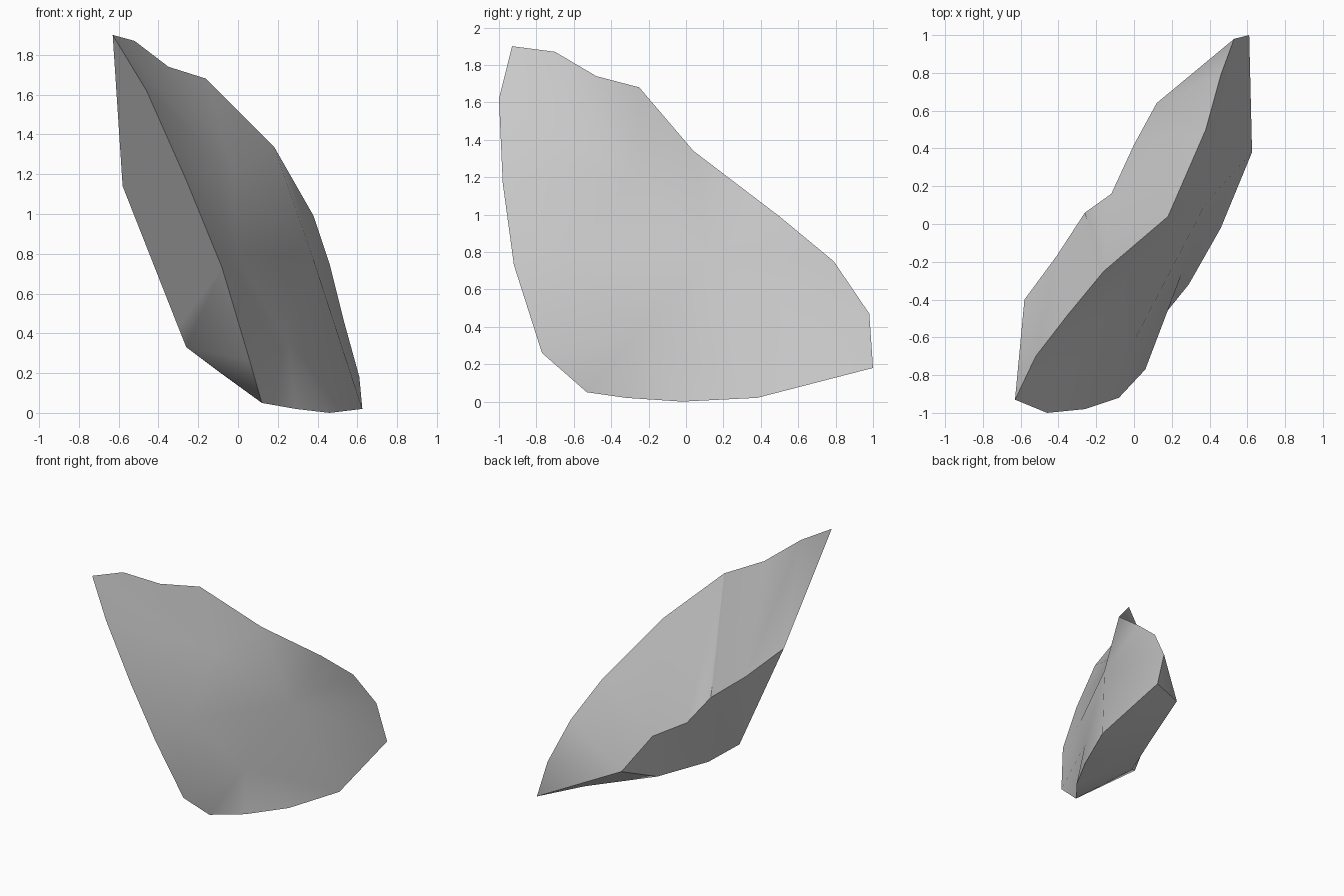
import bpy
import bmesh
import math

default_cube = bpy.data.objects.get("Cube")
if default_cube:
    bpy.data.objects.remove(default_cube, do_unlink=True)


def make_material(name, colour):
    material = bpy.data.materials.new(name)
    material.use_nodes = True
    material.diffuse_color = colour
    material.node_tree.nodes["Principled BSDF"].inputs["Base Color"].default_value = colour
    return material


stone_grey = make_material("stone grey", (.58, .58, .58, 1))

# Rim of the broad broken face, starting at the tip and going along the top edge
points = dict(
    A=(-.63, -.93, 1.9), B=(-.52, -.7, 1.87), C=(-.35, -.48, 1.74),
    D=(-.16, -.25, 1.68), E=(.18, .04, 1.34), F=(.38, .5, .99),
    G=(.46, .79, .75), H=(.53, .98, .47), I=(.61, 1, .18),
    J=(.625, .38, .02), K=(.46, -.02, 0), L=(.29, -.32, .02),
    M=(.12, -.53, .05), N=(.06, -.77, .26), O=(-.08, -.92, .73),
    P=(-.26, -.98, 1.17), Q=(-.46, -1, 1.62))

# Ridge and hollow inside the broad face
points.update(a=(.38, .11, .77), b=(0, -.62, .8), c=(-.02, -.27, 1.2), d=(.25, -.27, .35))

# Upper and lower edges of the flat back facet
points.update(
    R=(-.58, -.4, 1.14), S=(-.41, -.17, .96), T=(-.26, .06, .84),
    U=(-.12, .16, .64), V=(0, .42, .6), W=(.12, .64, .37),
    X=(-.3, -.31, .43), Y=(-.26, -.3, .33), Z=(-.1, -.14, .21), w=(.07, .26, .2))

mesh_builder = bmesh.new()
corners = {key: mesh_builder.verts.new(place) for key, place in points.items()}


def add_face(keys):
    unique = list(dict.fromkeys(keys))
    if len(unique) > 2:
        mesh_builder.faces.new([corners[key] for key in unique])


def fan(centre, rim):
    for first, second in zip(rim, rim[1:]):
        add_face(centre + first + second)


def strip(upper, lower):
    # A repeated letter in one row turns that step into a triangle
    steps = zip(upper, upper[1:], lower, lower[1:])
    for upper_start, upper_end, lower_start, lower_end in steps:
        add_face(upper_start + upper_end + lower_end + lower_start)


# Broad broken face
fan("c", "EDCBAQPbaE")
fan("b", "PONda")
fan("d", "NMLKJa")
fan("a", "JIHGFE")

# Upper back slope, back facet, underside and front facet
strip("ABBCDDEEFGHI", "RRSSTUUVVWWI")
strip("RSTTUVW", "RXXYZww")
strip("MMLKJI", "YZZwwW")
strip("AQPONM", "RRRXYY")

bmesh.ops.recalc_face_normals(mesh_builder, faces=mesh_builder.faces[:])
shard_mesh = bpy.data.meshes.new("rock_shard")
mesh_builder.to_mesh(shard_mesh)
mesh_builder.free()
shard_mesh.materials.append(stone_grey)

rock_shard = bpy.data.objects.new("rock_shard", shard_mesh)
bpy.context.collection.objects.link(rock_shard)

# Smooth facets with crisp broken edges
bpy.ops.object.select_all(action="DESELECT")
rock_shard.select_set(True)
bpy.context.view_layer.objects.active = rock_shard
bpy.ops.object.shade_smooth_by_angle(angle=math.radians(35))
